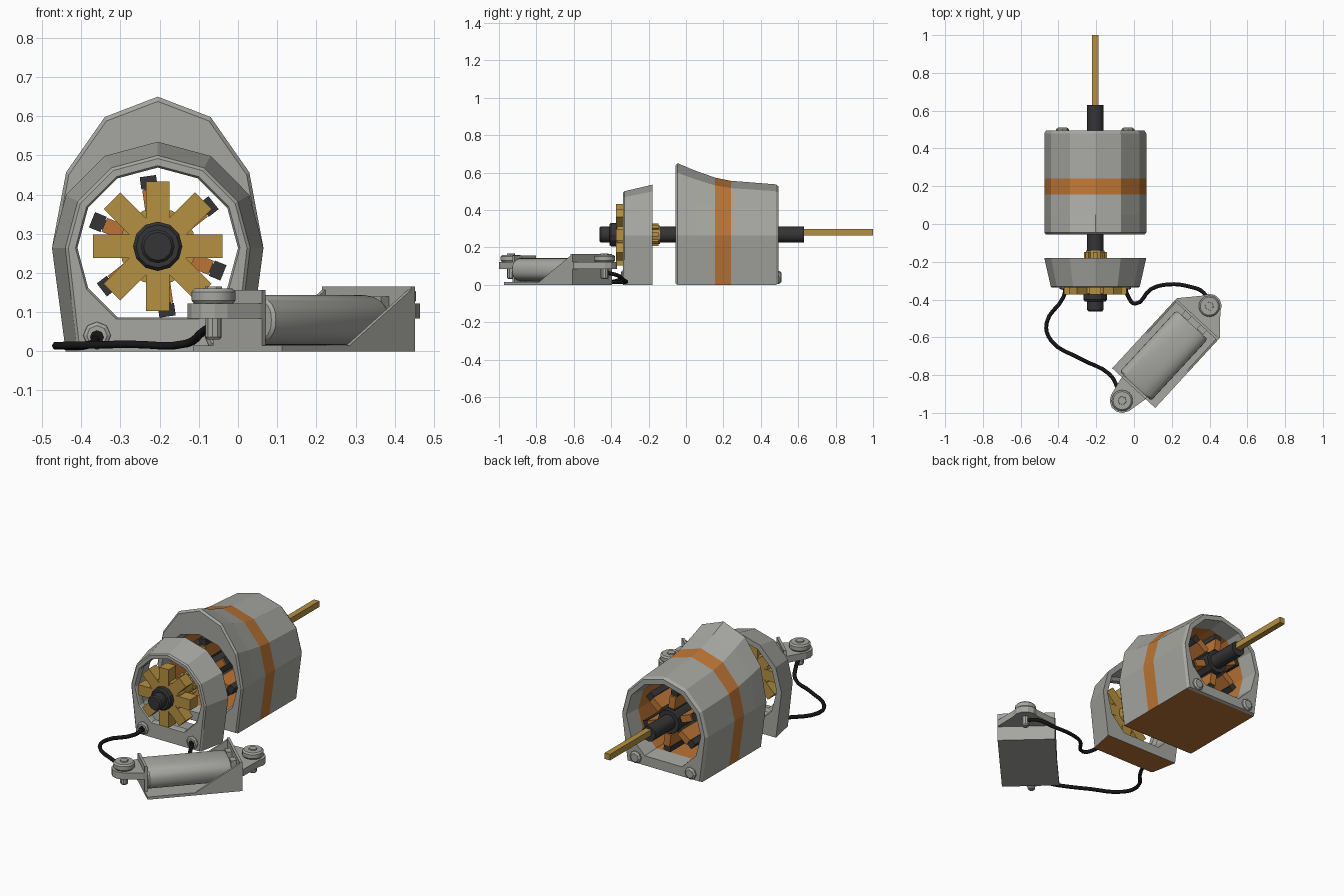
import bpy, bmesh, math
from mathutils import Matrix, Vector

if "Cube" in bpy.data.objects:
    bpy.data.objects.remove(bpy.data.objects["Cube"])

AX, AZ = -0.205, 0.268          # motor axis (runs along y)


def material(name, rgb):
    m = bpy.data.materials.new(name)
    m.diffuse_color = (*rgb, 1)
    m.use_nodes = True
    m.node_tree.nodes["Principled BSDF"].inputs["Base Color"].default_value = m.diffuse_color
    return m


GREY = material("grey metal", (0.38, 0.385, 0.355))
GOLD = material("brass", (0.46, 0.28, 0.055))
ORANGE = material("copper orange", (0.50, 0.175, 0.035))
DARK = material("dark steel", (0.035, 0.035, 0.037))
BLACK = material("black wire", (0.008, 0.008, 0.009))


def finish(name, bm, mats, smooth=False):
    bmesh.ops.recalc_face_normals(bm, faces=bm.faces)
    me = bpy.data.meshes.new(name)
    bm.to_mesh(me)
    bm.free()
    for m in mats:
        me.materials.append(m)
    ob = bpy.data.objects.new(name, me)
    bpy.context.collection.objects.link(ob)
    if smooth:
        bpy.ops.object.select_all(action='DESELECT')
        ob.select_set(True)
        bpy.context.view_layer.objects.active = ob
        bpy.ops.object.shade_smooth_by_angle(angle=math.radians(35))
    return ob


def loft(name, rings, mats, loop=False, rule=None, smooth=False, xf=None):
    """Skin closed rings; loop joins last ring to first, otherwise cap both ends."""
    bm = bmesh.new()
    vs = [[bm.verts.new(p) for p in ring] for ring in rings]
    n = len(vs[0])
    for i in range(len(vs) if loop else len(vs) - 1):
        a, b = vs[i], vs[(i + 1) % len(vs)]
        for k in range(n):
            f = bm.faces.new((a[k], a[(k + 1) % n], b[(k + 1) % n], b[k]))
            if rule:
                f.material_index = rule(i, k)
    if not loop:
        bm.faces.new(vs[0])
        bm.faces.new(vs[-1])
    if xf:
        bm.transform(xf)
    return finish(name, bm, mats, smooth)


def boxes(name, mats4, mat):
    bm = bmesh.new()
    for m in mats4:
        bmesh.ops.create_cube(bm, size=1, matrix=m)
    return finish(name, bm, [mat])


def turned_y(name, profile, mat, x=AX, z=AZ, n=12, smooth=False):
    """Solid of revolution along y from (y, radius) pairs."""
    rings = [[(x + r * math.cos(k * math.tau / n), y, z + r * math.sin(k * math.tau / n))
              for k in range(n)] for y, r in profile]
    return loft(name, rings, [mat], smooth=smooth)


def spoke(deg, r, y, size):
    return (Matrix.Translation((AX, y, AZ)) @ Matrix.Rotation(-math.radians(deg), 4, 'Y')
            @ Matrix.Translation((r, 0, 0)) @ Matrix.Diagonal((*size, 1)))


# Housing cross-sections: twelve-sided arch on a flat foot, and the round opening
ANGLES = range(-60, 241, 30)


def outer(y, r, top, foot=0.0):
    pts = []
    for a in ANGLES:
        c, s = math.cos(math.radians(a)), math.sin(math.radians(a))
        side = 1 if c > 0 else -1
        if a in (-60, 240):
            pts.append((AX + side * 0.87 * r, y, foot))
        elif a in (-30, 210):
            pts.append((AX + side * 0.935 * r, y, 0.132))
        else:
            pts.append((AX + r * c, y, 0.264 + (top - 0.264) * s))
    return pts


def inner(y, r):
    return [(AX + r * math.cos(math.radians(a)), y, 0.264 + r * math.sin(math.radians(a)))
            for a in ANGLES]


# Main motor housing: flared front, orange band, orange foot and lining
main = [outer(-0.055, 0.262, 0.638, 0.006), outer(-0.045, 0.27, 0.65), outer(0.05, 0.27, 0.61),
        outer(0.155, 0.27, 0.573), outer(0.24, 0.27, 0.556), outer(0.48, 0.27, 0.537),
        outer(0.495, 0.26, 0.526, 0.006), inner(0.495, 0.235), inner(0.40, 0.225),
        inner(0.0, 0.225), inner(-0.055, 0.24)]
loft("motor_housing", main, [GREY, ORANGE], True,
     lambda i, k: int(i == 3 or i == 8 or (k == 10 and i < 5)))

# Front end cap, tapering to the front
cap = [outer(-0.337, 0.228, 0.492), outer(-0.33, 0.236, 0.50), outer(-0.18, 0.27, 0.535),
       inner(-0.18, 0.24), inner(-0.29, 0.225), inner(-0.30, 0.205), inner(-0.33, 0.205),
       inner(-0.337, 0.21)]
loft("end_cap", cap, [GREY, ORANGE], True, lambda i, k: int(k == 10 and i < 2))

# Foot bosses on the end cap and on the rear of the housing
for s in (-1, 1):
    turned_y("cap_boss", [(-0.32, 0.037), (-0.342, 0.035), (-0.348, 0.026)], GREY,
             AX + s * 0.155, 0.04, 8)
    turned_y("cable_hole", [(-0.347, 0.018), (-0.350, 0.018)], BLACK, AX + s * 0.155, 0.036, 8)
    turned_y("rear_boss", [(0.48, 0.036), (0.502, 0.034), (0.51, 0.024)], GREY,
             AX + s * 0.173, 0.04, 8)

# Shaft, collar and square output rod
turned_y("shaft", [(-0.463, 0.036), (-0.455, 0.043), (0.63, 0.043)], DARK, smooth=True)
turned_y("front_collar", [(-0.41, 0.055), (-0.40, 0.063), (-0.365, 0.063)], DARK)
boxes("output_rod", [Matrix.Translation((AX, 0.81, 0.28)) @ Matrix.Diagonal((0.034, 0.38, 0.034, 1))], GOLD)

# Brass fan with eight blades, and the commutator behind it
turned_y("fan_hub", [(-0.368, 0.098), (-0.31, 0.098)], GOLD, n=16)
boxes("fan_blades", [spoke(a, 0.107, -0.34, (0.116, 0.066, 0.06)) for a in range(0, 360, 45)], GOLD)
turned_y("commutator", [(-0.31, 0.05), (-0.14, 0.05)], GOLD)
boxes("commutator_bars", [spoke(a, 0.043, -0.165, (0.036, 0.035, 0.022)) for a in range(0, 360, 45)], GOLD)

# Six-pole rotor: hub, arms, shoes and windings
POLES = range(38, 398, 60)
turned_y("rotor_hub", [(0.03, 0.066), (0.45, 0.066)], DARK)
boxes("rotor_arms", [spoke(a, 0.10, 0.22, (0.12, 0.42, 0.026)) for a in POLES], DARK)
boxes("rotor_shoes", [spoke(a, 0.165, 0.22, (0.032, 0.42, 0.042)) for a in POLES], DARK)
boxes("windings", [spoke(a, 0.112, 0.22, (0.07, 0.44, 0.038)) for a in POLES], ORANGE)

# Battery holder, built along local x and then turned into place
PLACE = Matrix.Translation((0.168, -0.685, 0)) @ Matrix.Rotation(math.radians(47.3), 4, 'Z')


def block(cx, cy, cz, sx, sy, sz):
    return PLACE @ Matrix.Translation((cx, cy, cz)) @ Matrix.Diagonal((sx, sy, sz, 1))


boxes("holder_tray", [block(0, 0, 0.0075, 0.50, 0.31, 0.015),
                      block(0.243, 0, 0.0825, 0.014, 0.31, 0.165),
                      block(-0.243, 0, 0.078, 0.014, 0.17, 0.156)], GREY)
for s in (-1, 1):
    loft("holder_side_wall", [[(0, y, 0), (0.25, y, 0), (0.25, y, 0.165), (0, y, 0.012)]
                              for y in (s * 0.155, s * 0.143)], [GREY], xf=PLACE)
    boxes("contact_clip", [block(0.222, s * 0.055, 0.11, 0.03, 0.045, 0.06)], GREY)

# Battery: flattened cell with rounded sides
cell = []
for x, g in ((-0.236, 0.93), (-0.228, 1), (0.192, 1), (0.205, 0.93)):
    ring = []
    for k in range(32):
        c, s = math.cos(k * math.tau / 32), math.sin(k * math.tau / 32)
        ring.append((x, g * 0.113 * math.copysign(abs(c) ** 0.7, c),
                     0.08 + g * 0.064 * math.copysign(abs(s) ** 0.8, s)))
    cell.append(ring)
loft("battery", cell, [GREY], smooth=True, xf=PLACE)


def turned_z(name, profile, cx, n, mat=GREY, smooth=False):
    rings = [[(cx + r * math.cos(k * math.tau / n), r * math.sin(k * math.tau / n), z)
              for k in range(n)] for z, r in profile]
    loft(name, rings, [mat], smooth=smooth, xf=PLACE)


# Terminal tabs with screws at both ends
for s, base in ((-1, 0.085), (1, 0.155)):
    cx = s * 0.34
    tab = [(s * 0.245, -base), (s * 0.255, -base)]
    tab += [(cx + s * 0.066 * math.cos(math.radians(a)), 0.066 * math.sin(math.radians(a)))
            for a in range(-75, 76, 30)]
    tab += [(s * 0.255, base), (s * 0.245, base)]
    loft("terminal_tab", [[(x, y, z) for x, y in tab] for z in (0.084, 0.122)], [GREY], xf=PLACE)
    turned_z("terminal_screw", [(0.03, 0.016), (0.036, 0.021), (0.125, 0.021)], cx, 10)
    turned_z("terminal_cap", [(0.122, 0.05), (0.13, 0.056), (0.152, 0.056), (0.16, 0.048)], cx, 16, smooth=True)
    turned_z("terminal_nut", [(0.155, 0.024), (0.166, 0.022)], cx, 6)


# Black wires from the end cap to the terminals
def wire(name, pts):
    cu = bpy.data.curves.new(name, 'CURVE')
    cu.dimensions = '3D'
    cu.bevel_depth = 0.0105
    cu.bevel_resolution = 1
    cu.use_fill_caps = True
    sp = cu.splines.new('BEZIER')
    sp.bezier_points.add(len(pts) - 1)
    for bp, p in zip(sp.bezier_points, pts):
        bp.co = p
        bp.handle_left_type = bp.handle_right_type = 'AUTO'
    sp.resolution_u = 4
    cu.materials.append(BLACK)
    ob = bpy.data.objects.new(name, cu)
    bpy.context.collection.objects.link(ob)
    bpy.ops.object.select_all(action='DESELECT')
    ob.select_set(True)
    bpy.context.view_layer.objects.active = ob
    bpy.ops.object.convert(target='MESH')


wire("left_wire", [(-0.36, -0.33, 0.036), (-0.375, -0.39, 0.018), (-0.463, -0.525, 0.014),
                   (-0.44, -0.615, 0.015), (-0.28, -0.715, 0.018), (-0.13, -0.795, 0.02),
                   (-0.09, -0.86, 0.05), (-0.065, -0.92, 0.066)])
wire("right_wire", [(-0.05, -0.33, 0.036), (-0.03, -0.385, 0.018), (0.005, -0.422, 0.014),
                    (0.09, -0.345, 0.014), (0.18, -0.32, 0.015), (0.30, -0.333, 0.025),
                    (0.37, -0.365, 0.05), (0.398, -0.43, 0.066)])
